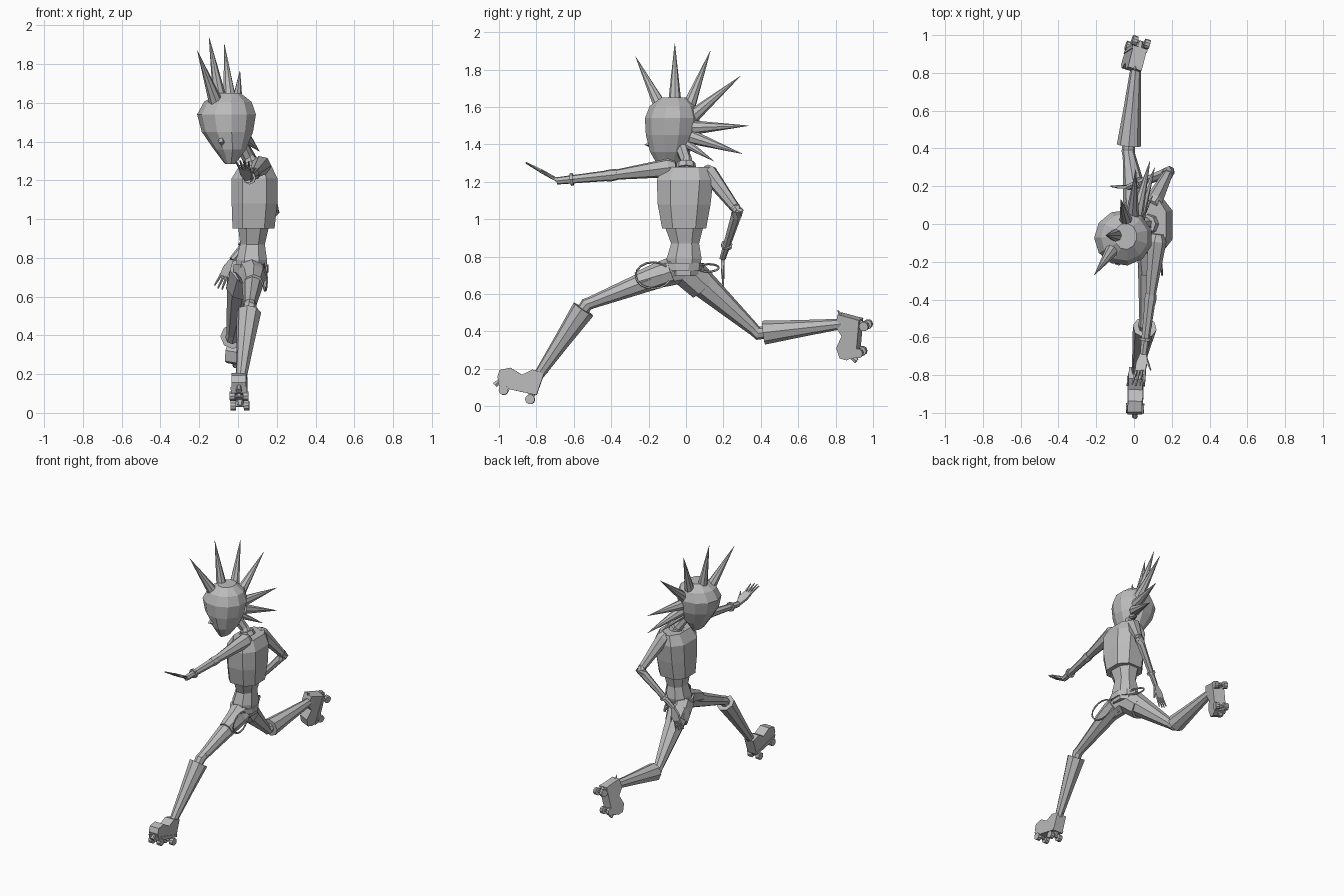
import bpy, bmesh, math
from mathutils import Vector, Matrix

cube = bpy.data.objects.get("Cube")
if cube:
    bpy.data.objects.remove(cube)

grey = bpy.data.materials.new("plain_grey")
grey.use_nodes = True
GREY = (0.5, 0.5, 0.5, 1)
grey.diffuse_color = GREY
grey.node_tree.nodes["Principled BSDF"].inputs["Base Color"].default_value = GREY


def finish(name, bm):
    bmesh.ops.recalc_face_normals(bm, faces=bm.faces)
    mesh = bpy.data.meshes.new(name)
    bm.to_mesh(mesh)
    bm.free()
    mesh.materials.append(grey)
    obj = bpy.data.objects.new(name, mesh)
    bpy.context.collection.objects.link(obj)
    return obj


def skin(name, rings):
    """Join equal rings of points into a capped solid."""
    bm = bmesh.new()
    loops = [[bm.verts.new(p) for p in ring] for ring in rings]
    n = len(loops[0])
    for a, b in zip(loops, loops[1:]):
        for i in range(n):
            j = (i + 1) % n
            bm.faces.new((a[i], a[j], b[j], b[i]))
    bm.faces.new(loops[0])
    bm.faces.new(loops[-1])
    return finish(name, bm)


def tube(name, path, radii, n=7):
    """Tapered limb that follows a path."""
    pts = [Vector(p) for p in path]
    rings = []
    for k, (p, r) in enumerate(zip(pts, radii)):
        t = pts[min(k + 1, len(pts) - 1)] - pts[max(k - 1, 0)]
        q = t.to_track_quat('Z', 'Y')
        rings.append([p + q @ Vector((r * math.cos(a), r * math.sin(a), 0))
                      for a in (math.tau * i / n for i in range(n))])
    return skin(name, rings)


def loft(name, sections, n=10, boxy=1.0):
    """Stack of level sections: x, y, z, half width in x, half width in y."""
    def power(v):
        return math.copysign(abs(v) ** boxy, v)
    return skin(name, [[(x + rx * power(math.cos(a)), y + ry * power(math.sin(a)), z)
                        for a in (math.tau * (i + 0.5) / n for i in range(n))]
                       for x, y, z, rx, ry in sections])


def hand(name, wrist, tip, side, spread):
    """Flat palm with four fingers and a thumb."""
    w, d = Vector(wrist), Vector(tip) - Vector(wrist)
    s = Vector(side).normalized()
    up = d.cross(s).normalized() * 0.009
    rings = []
    for t, half in ((0, 0.014), (0.3, 0.03), (0.55, 0.028)):
        c = w + d * t
        rings.append([c + s * half + up, c - s * half + up,
                      c - s * half - up, c + s * half - up])
    skin(name + "_palm", rings)
    for i in range(4):
        k = i - 1.5
        a = w + d * 0.5 + s * k * 0.014
        tube(f"{name}_finger_{i + 1}", [a, w + d * (1 - 0.05 * abs(k)) + s * k * spread],
             [0.009, 0.004], 5)
    tube(name + "_thumb", [w + d * 0.15 + s * 0.015, w + d * 0.55 + s * 0.055],
         [0.01, 0.004], 5)


def skate(name, ankle, forward, up):
    """Roller skate laid out from the ankle."""
    f = Vector(forward).normalized()
    s = f.cross(Vector(up)).normalized()
    u = s.cross(f)
    o = Vector(ankle)

    def at(a, b, c=0):
        return o + f * a + s * c + u * b

    profile = [(-.03, .01), (-.03, -.10), (.17, -.125), (.2, -.09), (.2, -.05),
               (.15, -.02), (.08, -.035), (.035, .01)]
    skin(name + "_shoe", [[at(a, b, c) for a, b in profile] for c in (-.038, .038)])
    skin(name + "_sole", [[at(a, b, c) for a, b in
                           ((-.03, -.095), (-.03, -.112), (.17, -.137), (.19, -.11))]
                          for c in (-.042, .042)])
    for part, a in (("rear", -.005), ("front", .145)):
        tube(f"{name}_{part}_truck", [at(a, -.1), at(a, -.145)], [.025, .014], 6)
        tube(f"{name}_{part}_axle", [at(a, -.145, -.045), at(a, -.145, .045)], [.008] * 2, 6)
        for tag, c in (("left", -.034), ("right", .034)):
            tube(f"{name}_{part}_{tag}_wheel",
                 [at(a, -.145, c - .014), at(a, -.145, c + .014)], [.026] * 2, 10)
    tube(name + "_toe_stop", [at(.18, -.1), at(.198, -.135)], [.012, .016], 6)
    tube(name + "_heel_tab", [at(-.02, 0), at(-.045, .025)], [.012, .002], 5)


# Head, face and neck
loft("head", [(-.04, -.09, 1.285, .028, .06), (-.04, -.085, 1.36, .085, .108),
              (-.052, -.078, 1.45, .135, .138), (-.056, -.073, 1.54, .155, .148),
              (-.05, -.07, 1.605, .125, .125), (-.045, -.065, 1.65, .06, .07)], 11)
tube("nose", [(-.085, -.17, 1.435), (-.085, -.205, 1.395), (-.08, -.18, 1.375)],
     [.006, .018, .008], 4)
tube("neck", [(.08, .0, 1.26), (.05, .0, 1.32), (.01, -.03, 1.39)], [.045, .032, .035])
tube("collar", [(.08, 0, 1.27), (.068, 0, 1.30)], [.055, .05], 8)

# Crest of hair spikes running from brow to nape
spikes = [((-.11, -.13, 1.59), (-.21, -.27, 1.87)), ((-.09, -.06, 1.60), (-.15, -.06, 1.94)),
          ((-.04, .01, 1.59), (-.07, .13, 1.90)), ((-.01, .035, 1.55), (.01, .29, 1.765)),
          ((.01, .04, 1.49), (.085, .335, 1.50)), ((.02, .03, 1.44), (.11, .30, 1.35)),
          ((.02, .01, 1.40), (.10, .15, 1.31))]
for i, (base, tip) in enumerate(spikes):
    tube(f"hair_spike_{i + 1}", [base, tip], [.038 if i < 6 else .025, .001], 8)

# Torso: vest, waist and hips
loft("vest", [(.08, -.01, .95, .115, .125), (.085, -.01, 1.08, .125, .15),
              (.085, -.005, 1.21, .125, .16), (.09, 0, 1.28, .085, .135)], 8, .75)
loft("waist", [(.07, -.015, .70, .08, .085), (.07, -.01, .79, .085, .1),
               (.075, -.005, .87, .068, .08), (.08, -.01, .96, .085, .11)], 8, .85)
belt = loft("belt", [(.067, -.02, .725, .094, .11), (.067, -.02, .765, .094, .115)], 10)
tube("front_shorts_leg", [(.06, -.03, .735), (.08, -.15, .70), (.08, -.26, .665)],
     [.08, .068, .052], 8)
tube("rear_shorts_leg", [(.045, -.01, .735), (.015, .09, .64)], [.09, .08], 8)


# Hanging belt loops
def hoop(name, centre, rx, rz, tilt):
    turn = Matrix.Rotation(tilt, 3, 'Z')
    pts = [Vector(centre) + turn @ Vector((0, rx * math.cos(a), rz * math.sin(a)))
           for a in (math.tau * i / 16 for i in range(17))]
    tube(name, pts, [.006] * 17, 5)


hoop("front_belt_loop", (.14, -.175, .70), .095, .07, .1)
hoop("rear_belt_loop", (.08, .12, .74), .06, .02, .4)

# Legs with flared boot cuffs
legs = {
    "front": ((.085, -.08, .72), (.06, -.53, .545), (.015, -.785, .17), .068),
    "rear": ((.025, .04, .70), (-.03, .385, .39), (.01, .83, .44), .082),
}
for side, (hip, knee, ankle, r) in legs.items():
    h, k, a = Vector(hip), Vector(knee), Vector(ankle)
    tube(side + "_thigh", [h, h.lerp(k, .93)], [r, .034], 8)
    tube(side + "_knee", [h.lerp(k, .92), k, k.lerp(a, .12)], [.033, .036, .032], 8)
    cuff = [k.lerp(a, t) for t in (.5, .06, .09, .3)]
    tube(side + "_boot", [k.lerp(a, .07), k.lerp(a, .5), a], [.064, .046, .028], 8)
skate("front_skate", (.01, -.79, .175), (-.03, -.94, .33), (0, .33, .94))
skate("rear_skate", (.0, .825, .465), (-.22, -.2, -.95), (-.25, -.95, .2))

# Arms with shoulder caps and sleeves
arms = {
    "right": ((.12, -.09, 1.275), (.085, -.40, 1.235), (.05, -.69, 1.205), (.052, .03, .02)),
    "left": ((.105, .12, 1.25), (.185, .275, 1.045), (-.03, .195, .79), (.048, .03, .017)),
}
for side, (shoulder, elbow, wrist, (r0, r1, r2)) in arms.items():
    s, e, w = Vector(shoulder), Vector(elbow), Vector(wrist)
    tube(side + "_upper_arm", [s.lerp(e, -.12), s, e], [r0 * .6, r0, r1 * .85], 7)
    tube(side + "_elbow", [e.lerp(s, .1), e, e.lerp(w, .1)], [r1, r1 * 1.1, r1], 7)
    tube(side + "_forearm", [e, w], [r1, r2], 7)
    tube(side + "_bracelet", [e.lerp(w, .7), e.lerp(w, .75)], [r2 + .014] * 2, 8)
hand("right_hand", (.05, -.68, 1.205), (.02, -.86, 1.305), (1, .1, 0), .022)
hand("left_hand", (-.03, .195, .79), (-.095, .2, .635), (1, 0, -.35), .022)
